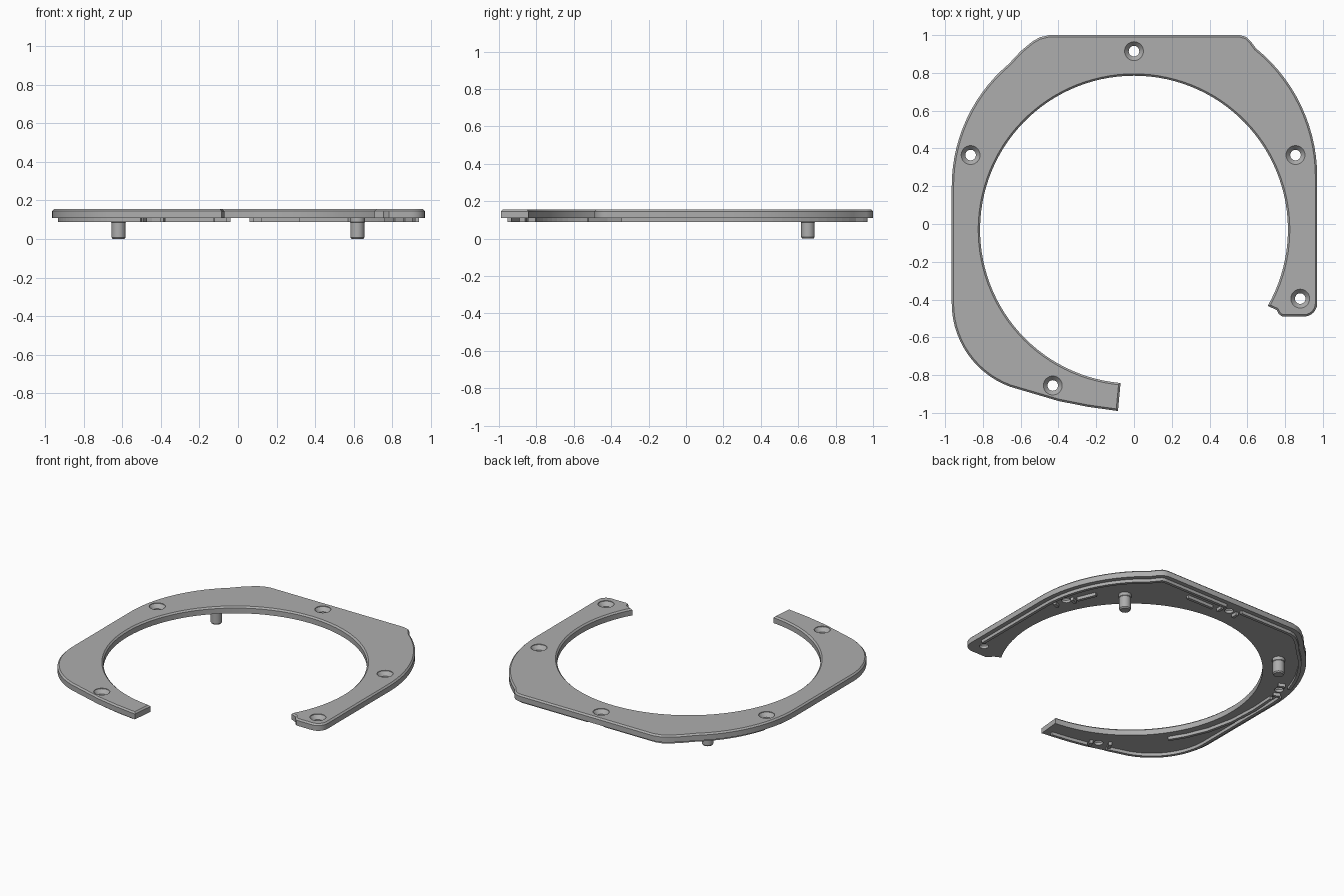
import bpy, bmesh, math
from mathutils import Vector

if "Cube" in bpy.data.objects:
    bpy.data.objects.remove(bpy.data.objects["Cube"], do_unlink=True)

grey = bpy.data.materials.new("plain grey")
grey.use_nodes = True
colour = (0.42, 0.42, 0.42, 1)
grey.diffuse_color = colour
grey.node_tree.nodes["Principled BSDF"].inputs["Base Color"].default_value = colour

BOTTOM, TOP, EDGE, RIB_Z = 0.11, 0.156, 0.01, 0.089


def arc(cx, cy, r, start, end, steps):
    angles = [math.radians(start + (end - start) * i / steps) for i in range(steps + 1)]
    return [Vector((cx + r * math.cos(a), cy + r * math.sin(a))) for a in angles]


def points(*pairs):
    return [Vector(p) for p in pairs]


def make_object(name, bm):
    bmesh.ops.recalc_face_normals(bm, faces=bm.faces)
    mesh = bpy.data.meshes.new(name)
    bm.to_mesh(mesh)
    bm.free()
    mesh.materials.append(grey)
    ob = bpy.data.objects.new(name, mesh)
    bpy.context.collection.objects.link(ob)
    return ob


def smooth(ob):
    bpy.ops.object.select_all(action='DESELECT')
    ob.select_set(True)
    bpy.context.view_layer.objects.active = ob
    bpy.ops.object.shade_smooth_by_angle(angle=math.radians(30))


def prism(bm, outline, low, high):
    """Extrude a flat outline and return its top face."""
    base = bm.faces.new([bm.verts.new((p.x, p.y, low)) for p in outline])
    base.normal_update()
    if base.normal.z < 0:
        base.normal_flip()
    top = bmesh.ops.extrude_face_region(bm, geom=[base], use_keep_orig=True)["geom"]
    for v in (g for g in top if isinstance(g, bmesh.types.BMVert)):
        v.co.z = high
    return next(g for g in top if isinstance(g, bmesh.types.BMFace))


def lathe(bm, profile, x, y, sides=32):
    """Closed turned solid from (radius, height) pairs."""
    rings = [[bm.verts.new((p.x, p.y, z)) for p in arc(x, y, r, 0, 360, sides)[:-1]]
             for r, z in profile]
    for a, b in zip(rings, rings[1:]):
        for i in range(sides):
            j = (i + 1) % sides
            bm.faces.new((a[i], a[j], b[j], b[i]))
    bm.faces.new(rings[0][::-1])
    bm.faces.new(rings[-1])


def offset(path, d):
    """Shift an open path to its right by d."""
    out = []
    for i, p in enumerate(path):
        t = (path[min(i + 1, len(path) - 1)] - path[max(i - 1, 0)]).normalized()
        out.append(p + Vector((t.y, -t.x)) * d)
    return out


def resample(path, step):
    out = []
    for a, b in zip(path, path[1:]):
        n = max(1, round((b - a).length / step))
        out += [a.lerp(b, i / n) for i in range(n)]
    return out + [path[-1]]


# Outer edge, clockwise from the front tip to the other tip
outer = points((-0.085, -0.99), (-0.25, -0.967), (-0.4, -0.937))
outer += arc(-0.495, -0.42, 0.47, 250, 180, 14)
outer += arc(-0.12, 0.2, 0.845, 180, 130, 14)
outer += points((-0.6, 0.915), (-0.54, 0.965), (-0.5, 0.988), (-0.45, 1.0))
outer += points((0.56, 1.0), (0.595, 0.99), (0.62, 0.965))
outer += arc(0.095, 0.25, 0.875, 51, 0, 14)
outer += arc(0.9, -0.42, 0.07, 0, -90, 6)

# Ring plate with chamfered top edge
outline = outer + points((0.785, -0.49), (0.765, -0.475), (0.755, -0.455))
outline += arc(0, -0.03, 0.815, -29.7, 265, 96)
bm = bmesh.new()
top = prism(bm, outline, BOTTOM, TOP - EDGE)
bmesh.ops.recalc_face_normals(bm, faces=bm.faces)
bmesh.ops.inset_region(bm, faces=[top], thickness=EDGE, depth=0, use_even_offset=True)
for v in top.verts:
    v.co.z = TOP
plate = make_object("ring_plate", bm)

# Countersunk screw holes
holes = points((0, 0.915), (-0.865, 0.365), (0.855, 0.365), (0.88, -0.395), (-0.43, -0.855))
bm = bmesh.new()
for h in holes:
    lathe(bm, [(0.028, 0.05), (0.028, 0.127), (0.05, TOP - 0.004), (0.05, 0.2)], h.x, h.y)
cutter = make_object("hole_cutter", bm)
cutter.hide_render = True
mod = plate.modifiers.new("holes", 'BOOLEAN')
mod.operation, mod.solver, mod.object = 'DIFFERENCE', 'EXACT', cutter
bpy.context.view_layer.objects.active = plate
bpy.ops.object.modifier_apply(modifier=mod.name)
bpy.data.objects.remove(cutter, do_unlink=True)
smooth(plate)

# Ribs on the underside, interrupted at the holes
WIDTH = 0.02


def rib(bm, path):
    if len(path) > 1:
        prism(bm, path + offset(path, WIDTH)[::-1], RIB_Z, BOTTOM + 0.002)


bm = bmesh.new()
run = []
for p in resample(offset(outer, 0.03), 0.015)[3:-6]:
    if min((p - h).length for h in holes) < 0.075:
        rib(bm, run)
        run = []
    else:
        run.append(p)
rib(bm, run)
make_object("outer_ribs", bm)

# Short inner ribs
bm = bmesh.new()
rib(bm, points((-0.87, 0.27), (-0.88, 0.1), (-0.87, -0.1), (-0.83, -0.28), (-0.77, -0.42), (-0.71, -0.52)))
rib(bm, points((0.12, 0.905), (0.32, 0.905)))
rib(bm, points((0.78, 0.56), (0.83, 0.44)))
# Small stops beside the screw holes
for h in holes[:3] + holes[4:]:
    radial = (h - Vector((0, -0.03))).normalized()
    along = Vector((-radial.y, radial.x))
    for side in (-1, 1):
        c = h + along * side * 0.06
        rib(bm, [c - radial * 0.025, c + radial * 0.02])
make_object("inner_ribs", bm)

# Locating pegs
for side, name in ((1, "left_peg"), (-1, "right_peg")):
    bm = bmesh.new()
    lathe(bm, [(0.03, 0), (0.036, 0.008), (0.036, 0.085), (0.039, 0.088),
               (0.039, BOTTOM + 0.002)], side * 0.62, 0.652)
    smooth(make_object(name, bm))
